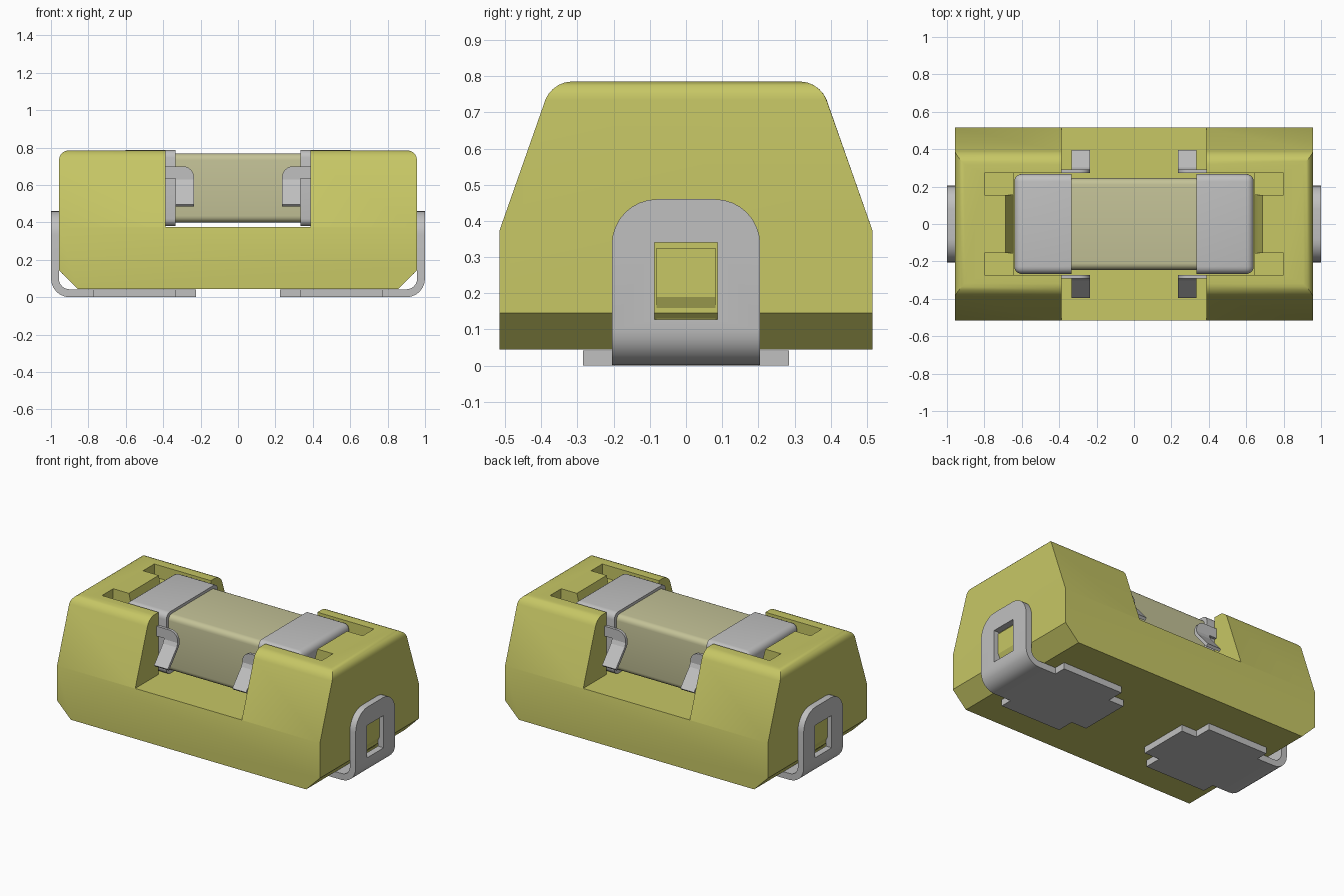
import bpy, bmesh, math
from mathutils import Vector

cube = bpy.data.objects.get("Cube")
if cube:
    bpy.data.objects.remove(cube, do_unlink=True)


def material(name, rgb):
    m = bpy.data.materials.new(name)
    m.use_nodes = True
    m.diffuse_color = (*rgb, 1)
    b = m.node_tree.nodes["Principled BSDF"]
    b.inputs["Base Color"].default_value = (*rgb, 1)
    b.inputs["Roughness"].default_value = 0.6
    return m


OLIVE = material("olive_yellow_plastic", (0.57, 0.57, 0.13))
METAL = material("light_grey_metal", (0.53, 0.53, 0.53))
CERAMIC = material("pale_khaki_ceramic", (0.55, 0.54, 0.31))


def prism(name, pts, axis, lo, hi, mat, bevel=None, offset=0.0, segments=5):
    """Extrude a 2D outline along an axis; bevel edges picked by a test on their ends."""
    def place(p, t):
        return {"x": (t, p[0], p[1]), "y": (p[0], t, p[1]), "z": (p[0], p[1], t)}[axis]
    bm = bmesh.new()
    a = [bm.verts.new(place(p, lo)) for p in pts]
    b = [bm.verts.new(place(p, hi)) for p in pts]
    bm.faces.new(a)
    bm.faces.new(b[::-1])
    for i in range(len(pts)):
        j = (i + 1) % len(pts)
        bm.faces.new((a[j], a[i], b[i], b[j]))
    bmesh.ops.recalc_face_normals(bm, faces=bm.faces)
    if bevel:
        edges = [e for e in bm.edges if bevel(e.verts[0].co, e.verts[1].co)]
        bmesh.ops.bevel(bm, geom=edges, offset=offset, segments=segments,
                        profile=0.5, affect="EDGES", clamp_overlap=True)
    me = bpy.data.meshes.new(name)
    bm.to_mesh(me)
    bm.free()
    me.materials.append(mat)
    ob = bpy.data.objects.new(name, me)
    bpy.context.collection.objects.link(ob)
    return ob


def box(name, x0, x1, y0, y1, z0, z1, mat, **kw):
    return prism(name, [(x0, y0), (x1, y0), (x1, y1), (x0, y1)], "z", z0, z1, mat, **kw)


def cut(ob, cutter):
    """Subtract a cutter and discard it."""
    mod = ob.modifiers.new("cut", "BOOLEAN")
    mod.operation, mod.solver, mod.object = "DIFFERENCE", "EXACT", cutter
    bpy.context.view_layer.update()
    dg = bpy.context.evaluated_depsgraph_get()
    me = bpy.data.meshes.new_from_object(ob.evaluated_get(dg))
    ob.modifiers.clear()
    ob.data = me
    bpy.data.objects.remove(cutter, do_unlink=True)


def smooth(ob):
    bpy.ops.object.select_all(action="DESELECT")
    ob.select_set(True)
    bpy.context.view_layer.objects.active = ob
    bpy.ops.object.shade_smooth_by_angle(angle=math.radians(32))


def arc(cx, cz, r, a0, a1, n=6):
    return [(cx + r * math.cos(math.radians(a0 + (a1 - a0) * i / n)),
             cz + r * math.sin(math.radians(a0 + (a1 - a0) * i / n))) for i in range(n + 1)]


def mirror_x(pts, s):
    return [(s * x, z) for x, z in pts]


# Housing: tapered block with rounded top rim and chamfered bottom ends
TOP, BASE, END = 0.785, 0.045, 0.957
housing = prism("housing", [(-0.515, BASE), (0.515, BASE), (0.515, 0.375), (0.371, TOP),
                            (-0.371, TOP), (-0.515, 0.375)], "x", -END, END, OLIVE,
                bevel=lambda a, b: a.z > 0.78 and b.z > 0.78, offset=0.052)
bm = bmesh.new()
bm.from_mesh(housing.data)
bottom = [e for e in bm.edges if all(v.co.z < BASE + 0.001 for v in e.verts)
          and abs(e.verts[0].co.x - e.verts[1].co.x) < 0.001]
bmesh.ops.bevel(bm, geom=bottom, offset=0.1, segments=1, affect="EDGES")
bm.to_mesh(housing.data)
bm.free()

# Centre notch, fuse cavity, sloped finger reliefs and shallow top slots
cut(housing, box("notch", -0.388, 0.388, -0.7, 0.7, 0.376, 1, OLIVE))
cut(housing, box("cavity", -0.645, 0.645, -0.272, 0.272, 0.376, 1, OLIVE))
for s in (-1, 1):
    cut(housing, prism("relief", mirror_x([(0.6, 0.6), (0.64, 0.6), (0.686, TOP),
                                           (0.686, 1), (0.6, 1)], s),
                       "y", -0.155, 0.155, OLIVE))
    for t in (-1, 1):
        xs, ys = sorted((0.6 * s, 0.8 * s)), sorted((0.155 * t, 0.2719 * t))
        cut(housing, box("slot", *xs, *ys, 0.7, 1, OLIVE))
smooth(housing)

# Fuse body with rounded long edges
fuse = box("fuse_body", -0.5, 0.5, -0.245, 0.245, 0.4, 0.768, CERAMIC,
           bevel=lambda a, b: abs(a.x - b.x) > 0.1, offset=0.035)
smooth(fuse)

for s, side in ((1, "left"), (-1, "right")):
    # Fuse end cap, rounded except on its inner rim
    xs = sorted((0.335 * s, 0.64 * s))
    cap = box(side + "_fuse_cap", *xs, -0.267, 0.267, 0.38, 0.786, METAL,
              bevel=lambda a, b: abs(a.x) > 0.6 or abs(b.x) > 0.6, offset=0.04)
    smooth(cap)

    # Terminal: bent strip with a rounded, windowed upright
    strip = (arc(0.9, 0.1, 0.1, -90, 0) + [(1.0, 0.46), (0.958, 0.46)]
             + arc(0.9, 0.1, 0.058, 0, -90) + [(0.77, 0.042), (0.77, 0.0)])
    terminal = prism(side + "_terminal", mirror_x(strip, s), "y", -0.205, 0.205, METAL,
                     bevel=lambda a, b: min(a.z, b.z) > 0.455 and abs(a.x - b.x) > 0.01,
                     offset=0.125, segments=8)
    xs = sorted((0.93 * s, 1.1 * s))
    cut(terminal, box("window", *xs, -0.087, 0.087, 0.127, 0.34, METAL))
    smooth(terminal)

    # Latch boss of the housing inside the window
    prism(side + "_latch_boss", mirror_x([(0.9, 0.125), (0.94, 0.125), (0.972, 0.19),
                                          (0.972, 0.325), (0.9, 0.325)], s),
          "y", -0.082, 0.082, OLIVE)

    # Solder foot with a wide middle and narrower inner tab
    half = [(0.225, 0.17), (0.335, 0.17), (0.335, 0.285), (0.775, 0.285), (0.775, 0.205)]
    outline = half + [(x, -y) for x, y in reversed(half)]
    prism(side + "_solder_foot", mirror_x(outline, s), "z", 0.0, 0.042, METAL)

    for t, end in ((-1, "front"), (1, "back")):
        # Spring clip: flat hooked arm beside the fuse
        arm = ([(0.45, 0.635), (0.45, 0.7)] + arc(0.295, 0.64, 0.06, 90, 180)
               + [(0.235, 0.615), (0.335, 0.615), (0.335, 0.635)])
        ys = sorted((0.273 * t, 0.291 * t))
        clip = prism(f"{end}_{side}_clip_arm", mirror_x(arm, s), "y", *ys, METAL)
        smooth(clip)
        # Flared lead-in flap
        flap = [(0.273, 0.63), (0.291, 0.63), (0.302, 0.605), (0.395, 0.497),
                (0.381, 0.484), (0.288, 0.592), (0.273, 0.615)]
        xs = sorted((0.235 * s, 0.335 * s))
        prism(f"{end}_{side}_clip_flap", [(y * t, z) for y, z in flap], "x", *xs, METAL)
